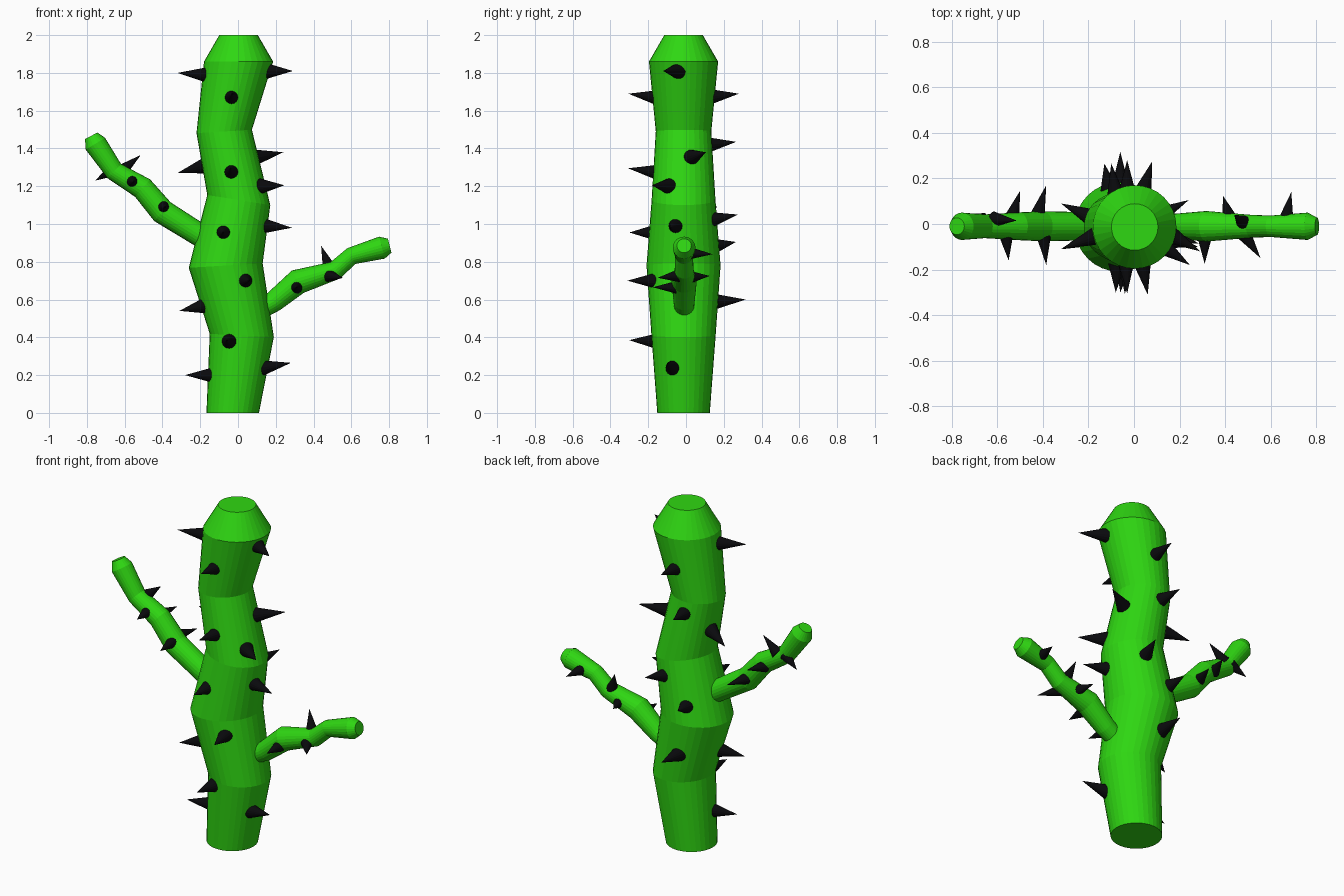
import bpy, bmesh, math
from mathutils import Vector


def material(name, colour):
    m = bpy.data.materials.new(name)
    m.diffuse_color = (*colour, 1)
    return m


GREEN = material("cactus green", (0.028, 0.68, 0.006))
BLACK = material("spike black", (0.003, 0.003, 0.004))


def add_object(name, bm, mat):
    bmesh.ops.recalc_face_normals(bm, faces=bm.faces)
    me = bpy.data.meshes.new(name)
    bm.to_mesh(me)
    bm.free()
    me.materials.append(mat)
    ob = bpy.data.objects.new(name, me)
    bpy.context.collection.objects.link(ob)
    return ob


def loft(name, rings, sides):
    """Skin closed circles given as (centre, normal, radius)."""
    bm = bmesh.new()
    loops = []
    for c, n, r in rings:
        n = Vector(n).normalized()
        u = Vector((0, 1, 0)).cross(n).normalized()
        v = n.cross(u)
        loops.append([bm.verts.new(Vector(c) + r * (math.cos(a) * u + math.sin(a) * v))
                      for a in (2 * math.pi * i / sides for i in range(sides))])
    for a, b in zip(loops, loops[1:]):
        for i in range(sides):
            j = (i + 1) % sides
            bm.faces.new((a[i], a[j], b[j], b[i]))
    bm.faces.new(loops[0][::-1])
    bm.faces.new(loops[-1])
    return add_object(name, bm, GREEN)


def branch(name, pts):
    """Tube along (x, z, radius) points, joints mitred."""
    p = [Vector((x, -0.01, z)) for x, z, r in pts]
    rings = []
    for i, (x, z, r) in enumerate(pts):
        before = (p[i] - p[max(i - 1, 0)]).normalized()
        after = (p[min(i + 1, len(p) - 1)] - p[i]).normalized()
        rings.append((p[i], before + after, r))
    loft(name, rings, 24)


def spikes(name, pairs, radius):
    """Cones from surface point to tip, base sunk a little."""
    for k, (base, tip) in enumerate(pairs):
        base, tip = Vector(base), Vector(tip)
        d = (tip - base).normalized()
        start = base - d * 0.02
        length = (tip - start).length
        bm = bmesh.new()
        bmesh.ops.create_cone(bm, cap_ends=True, segments=16, radius1=radius,
                              radius2=0, depth=length)
        ob = add_object(f"{name}_{k + 1}", bm, BLACK)
        ob.location = (start + tip) / 2
        ob.rotation_mode = 'QUATERNION'
        ob.rotation_quaternion = d.to_track_quat('Z', 'Y')


# Trunk: x, z, radius, sideways tilt of each ring
trunk = [(-0.028, 0.0, 0.139, 0), (0.02, 0.41, 0.17, 0.05), (-0.065, 0.78, 0.196, -0.06),
         (0.004, 1.127, 0.169, 0.16), (-0.073, 1.49, 0.147, -0.06),
         (0.003, 1.86, 0.183, 0), (0.003, 2.0, 0.102, 0)]
loft("trunk", [((x, -0.013, z), (t, 0, 1), r) for x, z, r, t in trunk], 32)

# Side branches
branch("left_branch", [(-0.12, 0.89, 0.06), (-0.40, 1.065, 0.066), (-0.505, 1.19, 0.061),
                       (-0.655, 1.28, 0.052), (-0.755, 1.425, 0.06), (-0.777, 1.467, 0.037)])
branch("right_branch", [(0.13, 0.555, 0.052), (0.19, 0.59, 0.056), (0.317, 0.695, 0.067),
                        (0.515, 0.755, 0.05), (0.60, 0.83, 0.047), (0.762, 0.875, 0.06),
                        (0.803, 0.885, 0.038)])

# Spikes on the trunk, as (surface point, tip)
spikes("trunk_spike", [
    # left side
    ((-0.175, -0.055, 1.79), (-0.32, -0.11, 1.80)),
    ((-0.19, 0.03, 1.305), (-0.32, 0.09, 1.27)),
    ((-0.19, -0.06, 0.565), (-0.31, -0.11, 0.54)),
    ((-0.145, -0.05, 0.20), (-0.28, -0.08, 0.20)),
    # right side
    ((0.165, -0.05, 1.81), (0.29, -0.12, 1.81)),
    ((0.105, 0.035, 1.355), (0.24, 0.105, 1.38)),
    ((0.13, -0.10, 1.20), (0.245, -0.18, 1.205)),
    ((0.145, -0.055, 0.99), (0.285, -0.085, 0.98)),
    ((0.14, -0.07, 0.24), (0.28, -0.10, 0.265)),
    # front
    ((-0.035, -0.16, 1.67), (-0.03, -0.305, 1.69)),
    ((-0.035, -0.16, 1.275), (-0.04, -0.307, 1.295)),
    ((-0.075, -0.18, 0.955), (-0.08, -0.30, 0.955)),
    ((0.037, -0.175, 0.70), (0.06, -0.31, 0.70)),
    ((-0.045, -0.17, 0.38), (-0.06, -0.30, 0.385)),
    # back
    ((-0.03, 0.14, 1.675), (-0.03, 0.28, 1.69)),
    ((-0.08, 0.13, 1.42), (-0.10, 0.265, 1.435)),
    ((0.04, 0.145, 1.025), (0.08, 0.275, 1.05)),
    ((-0.11, 0.16, 0.885), (-0.13, 0.265, 0.905)),
    ((-0.06, 0.165, 0.59), (-0.06, 0.317, 0.60)),
], 0.043)

# Spikes on the branches
spikes("left_branch_spike", [
    ((-0.395, -0.065, 1.09), (-0.385, -0.18, 1.09)),
    ((-0.56, -0.06, 1.225), (-0.55, -0.16, 1.225)),
    ((-0.42, 0.05, 1.09), (-0.385, 0.17, 1.09)),
    ((-0.53, 0.045, 1.19), (-0.50, 0.145, 1.20)),
    ((-0.60, 0.02, 1.295), (-0.515, 0.015, 1.365)),
    ((-0.68, 0.02, 1.275), (-0.755, 0.04, 1.23)),
], 0.034)
spikes("right_branch_spike", [
    ((0.31, -0.07, 0.665), (0.31, -0.175, 0.665)),
    ((0.49, -0.055, 0.725), (0.555, -0.15, 0.715)),
    ((0.475, 0.01, 0.79), (0.44, 0.04, 0.885)),
    ((0.415, 0.04, 0.72), (0.39, 0.125, 0.725)),
    ((0.67, 0.035, 0.845), (0.69, 0.14, 0.84)),
], 0.034)
